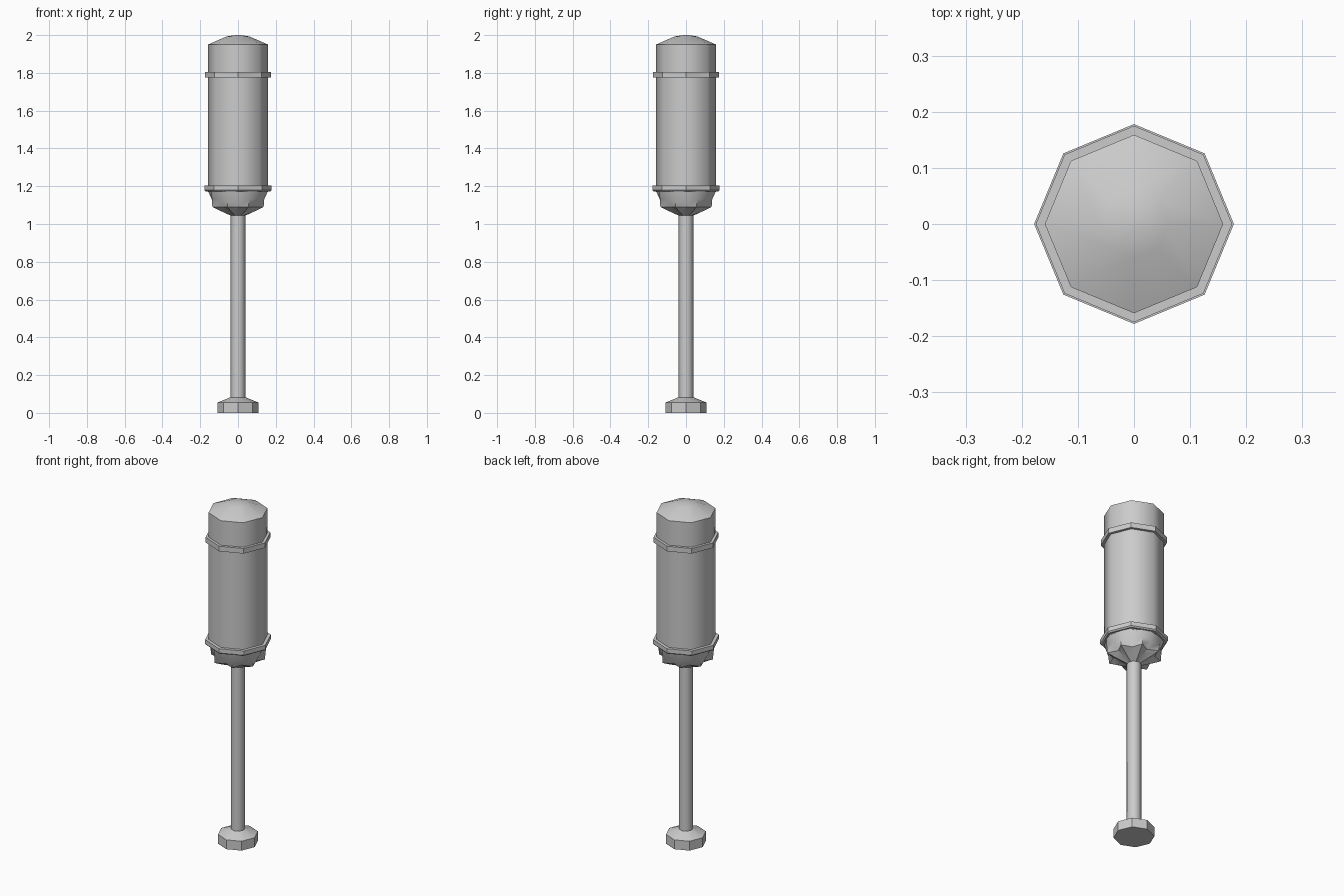
import bpy, bmesh, math

if "Cube" in bpy.data.objects:
    bpy.data.objects.remove(bpy.data.objects["Cube"])


def loft(name, rings, smooth=50):
    """Join rings of points into a closed, capped surface."""
    bm = bmesh.new()
    loops = [[bm.verts.new(p) for p in ring] for ring in rings]
    n = len(loops[0])
    for a, b in zip(loops, loops[1:]):
        for i in range(n):
            j = (i + 1) % n
            bm.faces.new((a[i], a[j], b[j], b[i]))
    bm.faces.new(loops[0][::-1])
    bm.faces.new(loops[-1])
    bmesh.ops.recalc_face_normals(bm, faces=bm.faces)
    me = bpy.data.meshes.new(name)
    bm.to_mesh(me)
    bm.free()
    ob = bpy.data.objects.new(name, me)
    bpy.context.collection.objects.link(ob)
    if smooth:
        bpy.ops.object.select_all(action='DESELECT')
        ob.select_set(True)
        bpy.context.view_layer.objects.active = ob
        bpy.ops.object.shade_smooth_by_angle(angle=math.radians(smooth))
    return ob


def ring(z, radii, n):
    """n points around z; radii repeat around the ring."""
    pts = []
    for i in range(n):
        a = 2 * math.pi * i / n
        r = radii[i % len(radii)]
        pts.append((r * math.cos(a), r * math.sin(a), z))
    return pts


def octagon(name, profile, smooth=50):
    return loft(name, [ring(z, [r], 8) for r, z in profile], smooth)


# Foot knob and shaft
octagon("foot", [(0.108, 0), (0.108, 0.055), (0.042, 0.082)], 20)
octagon("shaft", [(0.039, 0.06), (0.039, 1.08)])

# Main barrel and shallow domed cap
octagon("barrel", [(0.159, 1.17), (0.159, 1.95)])
octagon("cap", [(0.159, 1.95), (0.06, 1.993), (0.015, 2.0)])

# Two raised bands
octagon("lower_band", [(0.171, 1.173), (0.178, 1.18), (0.178, 1.205)], 20)
octagon("upper_band", [(0.175, 1.776), (0.175, 1.806)], 20)

# Fluted collar: valleys on the barrel corners, ridges between them
flute = [(0.040, 0.037, 1.045), (0.070, 0.100, 1.069), (0.108, 0.147, 1.09),
         (0.138, 0.150, 1.13), (0.160, 0.152, 1.178)]
loft("fluted_collar", [ring(z, [v, r], 16) for v, r, z in flute], 30)
